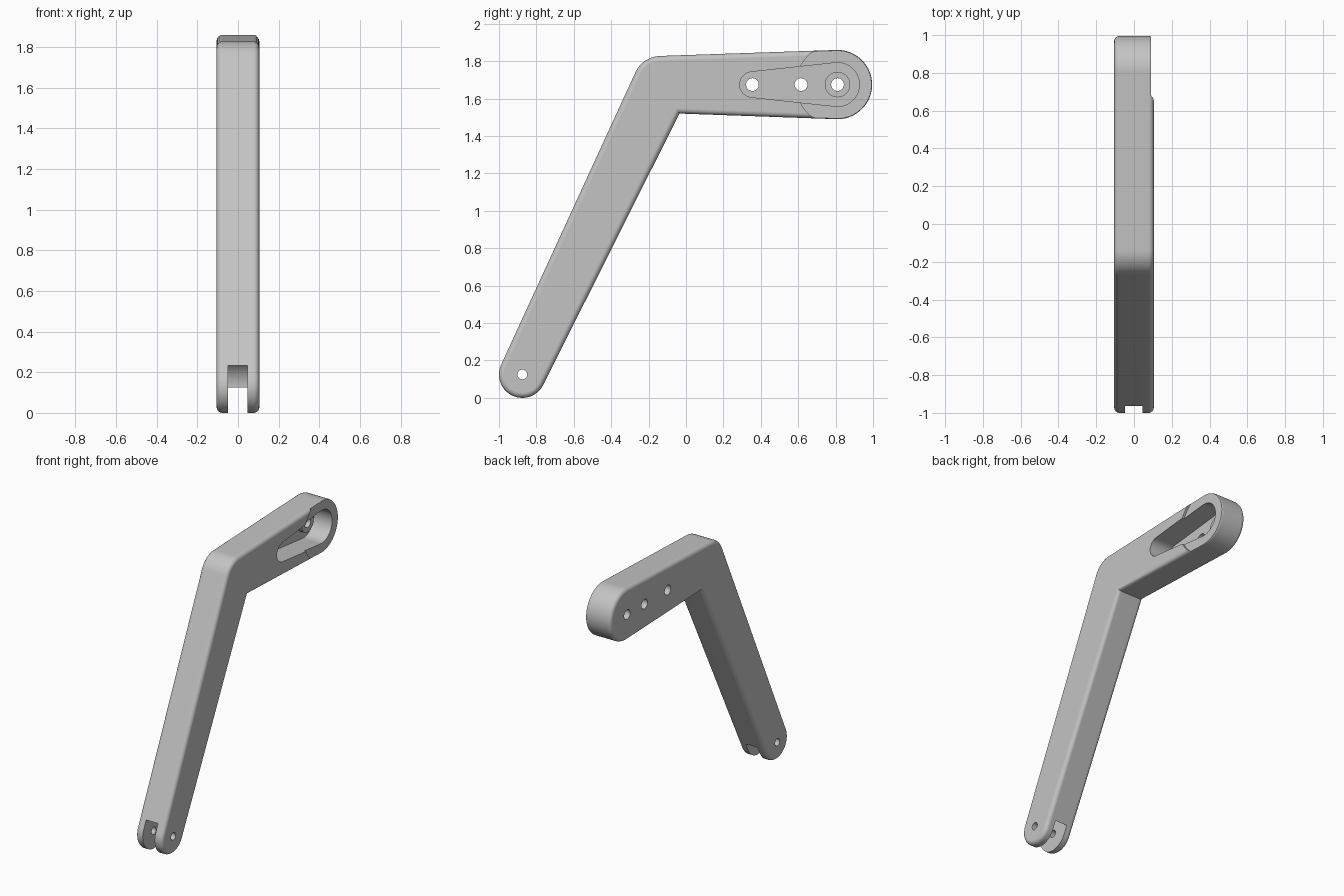
import bpy, bmesh
from math import acos, atan2, cos, sin, radians, pi, hypot

if "Cube" in bpy.data.objects:
    bpy.data.objects.remove(bpy.data.objects["Cube"])

HALF = 0.105           # half thickness of the arm
PIVOT = (-0.875, 0.125)
HUB = (0.81, 1.675)

grey = bpy.data.materials.new("plain grey")
grey.use_nodes = True
grey.diffuse_color = (0.55, 0.55, 0.55, 1)
grey.node_tree.nodes["Principled BSDF"].inputs["Base Color"].default_value = grey.diffuse_color


def arc(centre, r, start, end, n):
    """Points on an arc in the side plane, angles in radians."""
    return [(centre[0] + r * cos(start + (end - start) * i / n),
             centre[1] + r * sin(start + (end - start) * i / n)) for i in range(n + 1)]


def circle(centre, r, n=48):
    return arc(centre, r, 0, 2 * pi, n)[:-1]


def tapered_slot(c1, r1, c2, r2):
    """Outline wrapped around two circles."""
    dy, dz = c2[0] - c1[0], c2[1] - c1[1]
    t, a = atan2(dz, dy), acos((r1 - r2) / hypot(dy, dz))
    return arc(c1, r1, t + a, t + 2 * pi - a, 24) + arc(c2, r2, t - a, t + a, 32)


def prism(name, outline, x0, x1, round_edge=0):
    """Extrude a side outline across x, with optional rounded rims."""
    bm = bmesh.new()
    face = bm.faces.new([bm.verts.new((x0, y, z)) for y, z in outline])
    moved = bmesh.ops.extrude_face_region(bm, geom=[face])["geom"]
    for v in moved:
        if isinstance(v, bmesh.types.BMVert):
            v.co.x = x1
    bmesh.ops.recalc_face_normals(bm, faces=bm.faces)
    if round_edge:
        rims = [e for e in bm.edges if abs(e.verts[0].co.x - e.verts[1].co.x) < 1e-5]
        bmesh.ops.bevel(bm, geom=rims, offset=round_edge, segments=6, profile=0.5,
                        affect='EDGES', clamp_overlap=False)
    mesh = bpy.data.meshes.new(name)
    bm.to_mesh(mesh)
    bm.free()
    ob = bpy.data.objects.new(name, mesh)
    bpy.context.collection.objects.link(ob)
    mesh.materials.append(grey)
    return ob


def combine(target, tool, operation='DIFFERENCE'):
    mod = target.modifiers.new("combine", 'BOOLEAN')
    mod.operation, mod.solver, mod.object = operation, 'EXACT', tool
    bpy.context.view_layer.objects.active = target
    bpy.ops.object.modifier_apply(modifier=mod.name)
    bpy.data.objects.remove(tool)


# Bent arm: inner elbow, hub end, outer elbow, pivot end
top, front, back = radians(92), radians(155.4), radians(333.4)
outline = ([(-0.035, 1.52)] + arc(HUB, 0.185, -top, top, 40)
           + arc((-0.134, 1.678), 0.15, top, front, 14)
           + arc(PIVOT, 0.125, front, back, 36))
arm = prism("bent_arm", outline, -HALF, HALF, 0.028)

# Shallow round step on the hub, deep pocket, and fork gap at the pivot
combine(arm, prism("hub_step", circle(HUB, 0.22, 96), 0.09, 0.2))
combine(arm, prism("pocket", tapered_slot((0.355, 1.675), 0.068, HUB, 0.117), -0.053, 0.2))
combine(arm, prism("fork_gap", circle(PIVOT, 0.14, 96), -0.048, 0.046))

# Raised boss on the pocket floor
combine(arm, prism("hub_boss", circle(HUB, 0.068), -0.08, -0.02), 'UNION')

# Through holes
for centre, r in (((0.355, 1.675), 0.034), ((0.615, 1.675), 0.034),
                  (HUB, 0.034), (PIVOT, 0.026)):
    combine(arm, prism("hole", circle(centre, r, 32), -0.3, 0.3))

# Smooth shading with sharp edges kept
bpy.ops.object.select_all(action='DESELECT')
arm.select_set(True)
bpy.context.view_layer.objects.active = arm
bpy.ops.object.shade_smooth_by_angle(angle=radians(30))
weighted = arm.modifiers.new("even_shading", 'WEIGHTED_NORMAL')
weighted.keep_sharp = True
